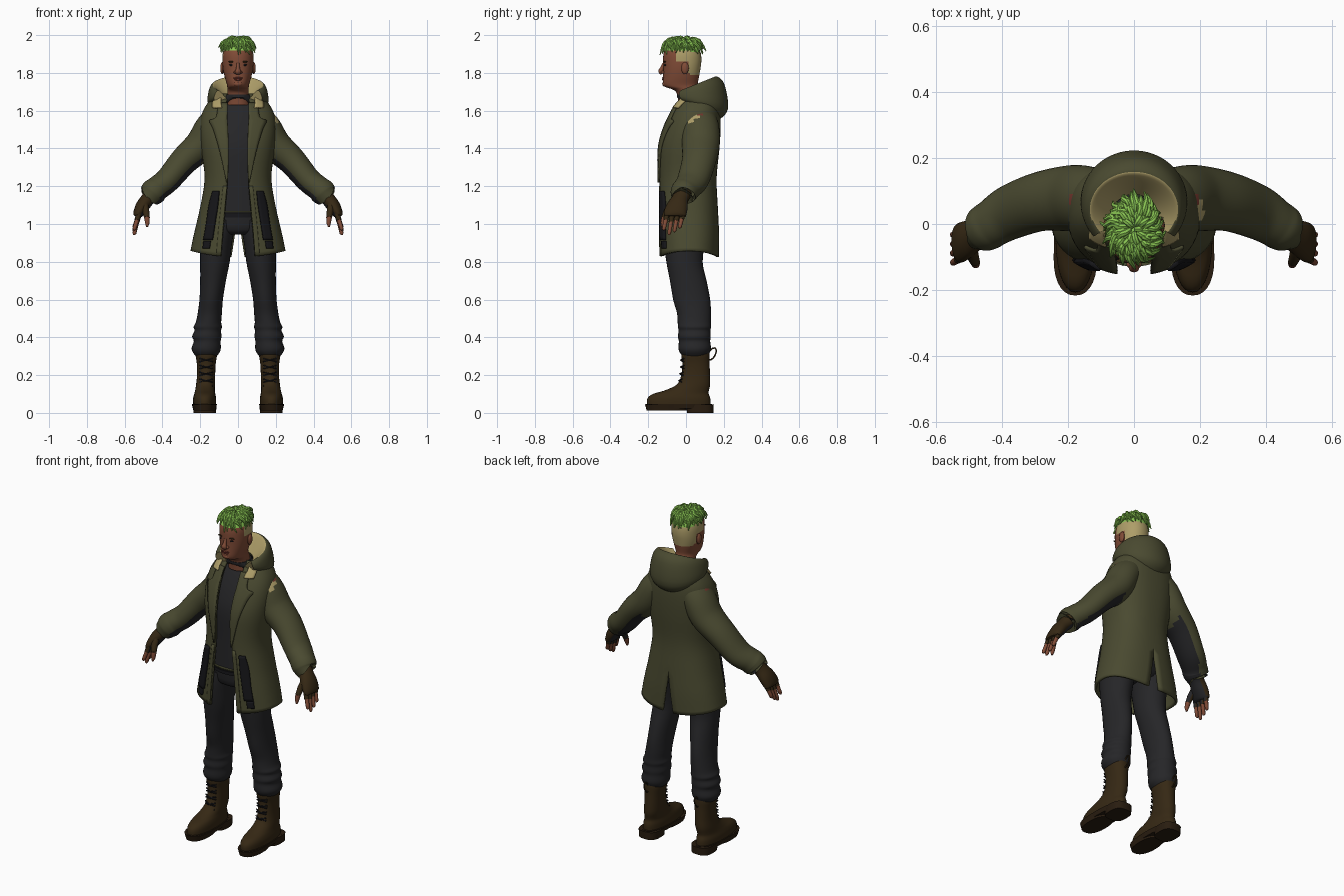
import bpy, bmesh, math, random
from mathutils import Vector

if "Cube" in bpy.data.objects:
    bpy.data.objects.remove(bpy.data.objects["Cube"])
random.seed(4)


def material(name, rgb):
    m = bpy.data.materials.new(name)
    m.diffuse_color = (*rgb, 1)
    m.use_nodes = True
    m.node_tree.nodes["Principled BSDF"].inputs["Base Color"].default_value = m.diffuse_color
    return m


OLIVE = material("olive cloth", (.068, .068, .03))
CHAR = material("charcoal cloth", (.019, .019, .021))
BROWN = material("brown leather", (.036, .021, .007))
SOLE = material("dark sole", (.022, .012, .005))
SKIN = material("skin", (.22, .072, .038))
GREEN = material("green hair", (.25, .56, .085))
TAN = material("tan fleece", (.42, .34, .14))
BLACK = material("black webbing", (.008, .008, .01))
RED = material("dark red", (.16, .035, .025))


def smooth(rows, n):
    """Catmull-Rom interpolation of tuples, n steps per span."""
    out = []
    for i in range(len(rows) - 1):
        p = [rows[max(i - 1, 0)], rows[i], rows[i + 1], rows[min(i + 2, len(rows) - 1)]]
        for k in range(n):
            t = k / n
            out.append(tuple(.5 * (2 * b + (c - a) * t + (2 * a - 5 * b + 4 * c - d) * t * t
                                   + (3 * b - a - 3 * c + d) * t ** 3) for a, b, c, d in zip(*p)))
    return out + [rows[-1]]


def skin(name, sets, mats, rule=None, closed=True, caps=True):
    """Bridge each list of rings into a surface; rule(centre, normal) picks the material."""
    bm = bmesh.new()
    for rings in sets:
        vs = [[bm.verts.new(p) for p in r] for r in rings]
        n = len(vs[0])
        for a, b in zip(vs, vs[1:]):
            for j in range(n if closed else n - 1):
                bm.faces.new((a[j], a[(j + 1) % n], b[(j + 1) % n], b[j]))
        if caps and closed:
            bm.faces.new(vs[0])
            bm.faces.new(vs[-1])
        elif caps:
            bm.faces.new([r[0] for r in vs])
            bm.faces.new([r[-1] for r in vs])
    bmesh.ops.recalc_face_normals(bm, faces=bm.faces)
    if rule:
        for f in bm.faces:
            f.material_index = rule(f.calc_center_median(), f.normal)
    me = bpy.data.meshes.new(name)
    bm.to_mesh(me)
    bm.free()
    for m in mats:
        me.materials.append(m)
    ob = bpy.data.objects.new(name, me)
    bpy.context.collection.objects.link(ob)
    return ob


def spow(v, e):
    return math.copysign(abs(v) ** (2 / e), v)


def flat_rings(rows, seg=28, e=2.0):
    """Horizontal rings from (z, cx, cy, rx, ry)."""
    ang = [2 * math.pi * k / seg for k in range(seg)]
    return [[Vector((cx + rx * spow(math.cos(a), e), cy + ry * spow(math.sin(a), e), z)) for a in ang]
            for z, cx, cy, rx, ry in rows]


def tube(rows, seg=8, ref=Vector((0, 1, 0))):
    """Rings along a path of (x, y, z, a, b); b is the radius along ref."""
    pts = [Vector(r[:3]) for r in rows]
    out = []
    for i, r in enumerate(rows):
        d = (pts[min(i + 1, len(pts) - 1)] - pts[max(i - 1, 0)]).normalized()
        v = (ref - d * ref.dot(d)).normalized()
        u = d.cross(v)
        out.append([pts[i] + u * r[3] * math.cos(t) + v * r[4] * math.sin(t)
                    for t in (2 * math.pi * k / seg for k in range(seg))])
    return out


def mirror(ob):
    ob.modifiers.new("Mirror", 'MIRROR').merge_threshold = .0005
    return ob


def solid(ob, t, off=0):
    m = ob.modifiers.new("Thickness", 'SOLIDIFY')
    m.thickness, m.offset = t, off


def ball(name, c, r, mat, seg=12):
    rows = [(c[2] + r[2] * math.cos(t), c[0], c[1], r[0] * math.sin(t), r[1] * math.sin(t))
            for t in (math.pi * (k + .1) / 8.2 for k in range(9))]
    return skin(name, [flat_rings(rows, seg)], [mat])


# coat body: rows of z, half width, front y, back y, front gap, back vent gap
E = 2.4
COAT = smooth([(.825, .245, -.135, .168, .09, .035), (.95, .225, -.138, .168, .08, .016),
               (1.08, .195, -.138, .162, .068, 0), (1.24, .17, -.137, .155, .055, 0),
               (1.4, .188, -.135, .17, .053, 0), (1.5, .195, -.11, .176, .057, 0),
               (1.58, .185, -.075, .175, .06, 0), (1.64, .152, -.04, .165, .06, 0),
               (1.685, .105, 0, .14, .055, 0)], 4)
rings = []
for z, rx, yf, yb, gf, gb in COAT:
    a0 = -math.acos((gf / rx) ** (E / 2))
    a1 = math.acos((max(gb, 0) / rx) ** (E / 2))
    ring = []
    for k in range(25):
        a = a0 + (a1 - a0) * k / 24
        x = rx * spow(max(math.cos(a), 0), E)
        zz = z + max(0, .95 - z) * .25 * (x / rx) ** 2
        ring.append(Vector((x if x > .002 else 0, (yf + yb) / 2 + (yb - yf) / 2 * spow(math.sin(a), E), zz)))
    rings.append(ring)
solid(mirror(skin("coat_body", [rings], [OLIVE], closed=False, caps=False)), .014)


def front_y(x, z):
    for p, q in zip(COAT, COAT[1:]):
        if z <= q[0]:
            break
    t = min(max((z - p[0]) / (q[0] - p[0]), 0), 1)
    rx, yf, yb = (p[i] + (q[i] - p[i]) * t for i in (1, 2, 3))
    return (yf + yb) / 2 - (yb - yf) / 2 * max(1 - (abs(x) / rx) ** E, 0) ** (1 / E)


def strip(name, rows, mat, off, thick):
    """Plate that follows the coat front, rows of (z, x left, x right)."""
    g = [[Vector((x, front_y(x, z) - off, z)) for x in (l + (r - l) * k / 4 for k in range(5))]
         for z, l, r in smooth(rows, 4)]
    ob = mirror(skin(name, [g], [mat], closed=False, caps=False))
    solid(ob, thick)


strip("lapels", [(1.22, .054, .06), (1.38, .05, .095), (1.5, .053, .13), (1.545, .056, .15),
                 (1.565, .057, .115), (1.64, .055, .105)], OLIVE, .013, .01)
strip("front_hem_facing", [(.83, .09, .115), (1.0, .077, .1), (1.2, .058, .078)], OLIVE, .008, .006)
strip("pocket_straps", [(.915, .135, .18), (1.0, .122, .165), (1.1, .107, .15), (1.175, .1, .13)], BLACK, .014, .018)
strip("strap_tabs", [(.87, .15, .185), (.91, .145, .18)], BLACK, .012, .012)
strip("collar_fleece", [(1.615, .085, .135), (1.65, .09, .13), (1.68, .085, .1)], TAN, .02, .012)

# hood lying on the back, fleece lined
ROWS = smooth([(.07, .12, .10, 1.60, -.5), (.07, .16, .152, 1.64, -.2), (.055, .155, .15, 1.705, .2),
               (.045, .138, .12, 1.735, .38), (.04, .118, .10, 1.725, .4), (.02, .07, .07, 1.67, .3)], 4)
hood = []
for cy, rx, ry, z, s in ROWS:
    angs = [math.radians(-38 + 256 * k / 36) for k in range(37)]
    hood.append([Vector((rx * math.cos(a), cy + ry * math.sin(a), z + s * ry * math.sin(a))) for a in angs])


def hood_rule(c, n):
    r = math.hypot(c.x / .132, (c.y - .045) / .114)
    return 1 if r < 1 and c.z > 1.66 else 0


skin("hood", [hood], [OLIVE, TAN], hood_rule, closed=False)

# sleeves, gloves and fingers
for s, side in ((1, "left"), (-1, "right")):
    def flip(rows):
        return [(r[0] * s, *r[1:]) for r in rows]

    under = Vector((-.76 * s, .1, -.64))

    def sleeve_rule(c, n):
        if (c - Vector((.2 * s, .07, 1.6))).length < .026:
            return 3
        if (c - Vector((.19 * s, .02, 1.6))).length < (.062 if s > 0 else .03):
            return 2
        return 1 if n.dot(under) > .62 and abs(c.x) > .19 else 0

    arm = [(.08, .07, 1.575, .08, .085), (.14, .075, 1.51, .086, .1), (.195, .078, 1.42, .085, .1),
           (.285, .068, 1.335, .075, .09), (.37, .038, 1.235, .067, .084), (.425, .005, 1.19, .066, .074),
           (.445, -.008, 1.172, .07, .072), (.462, -.016, 1.152, .064, .066), (.458, -.013, 1.157, .045, .045)]
    skin(side + "_sleeve", [tube(smooth(flip(arm), 7), 36)], [OLIVE, CHAR, TAN, RED], sleeve_rule)
    palm = [(.445, -.01, 1.17, .042, .045), (.475, -.03, 1.135, .037, .044), (.505, -.045, 1.095, .036, .056),
            (.528, -.058, 1.055, .028, .06), (.534, -.06, 1.04, .018, .053)]
    parts = [tube(smooth(flip(palm), 4), 18)]
    tips = []
    for i, ln in enumerate((.085, .1, .095, .075)):
        y = -.1 + .028 * i
        rows = [(.524 + .026 * t, y - .018 * t, 1.055 - ln * t - .01 * (i == 1) * t, .0145 - .003 * t, .0145 - .003 * t)
                for t in (0, .4, .5, .75, .95, 1.03)]
        rows[-1] = (*rows[-1][:3], .005, .005)
        parts.append(tube(flip(rows[:2]), 10))
        tips.append(tube(flip([(*r[:3], r[3] * .88, r[4] * .88) for r in rows[1:]]), 10))
    thumb = [(.495, -.07, 1.11, .02, .02), (.488, -.1, 1.07, .018, .018), (.482, -.115, 1.035, .015, .015),
             (.48, -.123, 1.005, .012, .012), (.481, -.126, .985, .005, .005)]
    parts.append(tube(flip(thumb[:3]), 10))
    tips.append(tube(flip(thumb[2:]), 10))
    skin(side + "_glove", parts, [BROWN, CHAR], lambda c, n: int(n.dot(under) > .7))
    skin(side + "_fingers", tips, [SKIN])

# shirt, belt and trousers
shirt = [(z, 0, (yf + yb) / 2 + .008, rx - .02, (yb - yf) / 2 - .018) for z, rx, yf, yb, _, _ in COAT
         if 1.02 < z < 1.65] + [(1.67, 0, .02, .07, .068), (1.685, 0, .015, .062, .064)]
skin("shirt", [flat_rings(shirt, 40, 2.4)], [CHAR])
skin("hips", [flat_rings(smooth([(.945, 0, 0, .1, .08), (.97, 0, 0, .16, .11), (1.05, 0, .005, .17, .125)], 3), 32)], [CHAR])
skin("belt", [flat_rings([(1.035, 0, .008, .174, .134), (1.055, 0, .008, .174, .134)], 32)], [BLACK])
skin("shirt_hem_band", [flat_rings([(1.062, 0, .008, .168, .137), (1.068, 0, .008, .168, .137)], 32)], [OLIVE])
leg = [(1.02, .09, 0, .085, .115), (.92, .113, -.008, .085, .112), (.8, .122, -.008, .078, .096),
       (.7, .132, .012, .068, .097), (.6, .142, .03, .062, .098), (.53, .149, .042, .064, .09),
       (.48, .156, .044, .067, .088), (.455, .16, .045, .075, .088), (.435, .16, .045, .07, .084),
       (.405, .165, .044, .078, .087), (.38, .163, .045, .071, .083), (.345, .168, .046, .077, .086),
       (.322, .168, .046, .072, .08), (.3, .168, .048, .055, .066)]
mirror(skin("trouser_legs", [flat_rings(smooth(leg, 3), 28)], [CHAR]))

# boots with soles, laces and pull loops
boot = [(.035, .177, -.038, .06, .168), (.075, .177, -.038, .061, .167), (.1, .176, -.028, .056, .148),
        (.118, .175, .003, .052, .118), (.15, .172, .04, .05, .088), (.2, .169, .051, .048, .076),
        (.26, .168, .053, .05, .072), (.3, .168, .05, .056, .075), (.318, .168, .05, .055, .074)]
mirror(skin("boots", [flat_rings(smooth(boot, 3), 28, 2.2)], [BROWN]))
mirror(skin("boot_soles", [flat_rings([(.012, .178, -.1, .058, .108), (.045, .178, -.1, .066, .117)], 28, 2.3),
                           flat_rings([(0, .176, .075, .06, .07), (.045, .176, .075, .062, .072)], 24, 2.8),
                           flat_rings([(.022, .177, -.035, .06, .16), (.048, .177, -.038, .066, .178)], 28, 2.3)], [SOLE]))
laces = []
for i in range(5):
    z = .135 + .036 * i
    y = (-.048, -.038, -.032, -.028, -.028)[i]
    for d in (-1, 1):
        laces.append(tube([(.135, y + .016, z - .008 * d, .004, .004), (.168, y, z, .004, .004),
                           (.203, y + .016, z + .008 * d, .004, .004)], 6, Vector((0, 0, 1))))
mirror(skin("boot_laces", laces, [BLACK]))
loop = [(.168, .137 + .02 * math.cos(t) + .012 * math.sin(t), .312 + .032 * math.sin(t), .004, .004)
        for t in (2 * math.pi * k / 16 for k in range(17))]
mirror(skin("boot_pull_loops", [tube(loop, 6, Vector((1, 0, 0)))], [BROWN]))

# head with neck, shaved sides and hair cap
head = [(1.63, 0, .02, .062, .06), (1.69, 0, .012, .057, .06), (1.712, 0, -.002, .056, .068),
        (1.725, 0, -.022, .057, .086), (1.742, 0, -.03, .06, .092), (1.78, 0, -.026, .071, .095),
        (1.82, 0, -.022, .079, .098), (1.86, 0, -.02, .082, .101), (1.9, 0, -.02, .081, .099),
        (1.935, 0, -.02, .071, .086), (1.96, 0, -.02, .048, .058), (1.972, 0, -.02, .015, .018)]


def head_rule(c, n):
    if c.z > 1.918 - .15 * max(c.y, 0):
        return 1
    if c.y > .015 and c.z > 1.785 or c.y > -.05 and c.z > 1.865:
        return 2
    return 0


skin("head", [flat_rings(smooth(head, 4), 40, 2.15)], [SKIN, GREEN, TAN], head_rule)
nose = [(0, -.117, 1.85, .008, .008), (0, -.127, 1.825, .01, .01), (0, -.133, 1.808, .016, .014),
        (0, -.125, 1.797, .014, .01)]
skin("nose", [tube(smooth(nose, 3), 12)], [SKIN])
mirror(ball("ears", (.083, -.005, 1.825), (.011, .02, .032), SKIN))
mirror(ball("nostrils", (.014, -.122, 1.803), (.009, .011, .008), SKIN))
mirror(ball("eyes", (.033, -.109, 1.842), (.014, .007, .006), BLACK))
mirror(ball("brows", (.034, -.112, 1.859), (.02, .007, .004), BROWN))
ball("upper_lip", (0, -.12, 1.773), (.024, .008, .005), RED)
ball("lower_lip", (0, -.119, 1.765), (.02, .008, .006), RED)
ball("chin", (0, -.11, 1.742), (.026, .016, .015), SKIN)

# short twisted locks fanning out from the crown
locks = []
for i in range(84):
    th = i * 2.39996
    r0 = .066 * math.sqrt((i + .5) / 84)
    rise, reach = random.uniform(.008, .024), random.uniform(.045, .07)
    drop = random.uniform(.015, .05)
    z0 = 1.965 - 4.5 * r0 * r0
    rows = []
    for t, w in ((0, .008), (.25, .0095), (.5, .009), (.75, .007), (1, .002)):
        a = th + random.uniform(-.12, .12) + .35 * t
        r = r0 + reach * t * (.75 if r0 > .05 else 1)
        z = min(z0 + 4 * rise * t * (1 - t) + .012 * (1 - t) - drop * t * t, 1.99)
        rows.append((r * math.cos(a) * .9, -.015 + r * math.sin(a) * 1.05, z, w, w))
    locks.append(tube(smooth(rows, 2), 7, Vector((-math.sin(th), math.cos(th), 0))))
skin("hair_locks", locks, [GREEN])

# smooth shading with sharp edges kept
for ob in bpy.context.scene.objects:
    ob.select_set(True)
    bpy.context.view_layer.objects.active = ob
bpy.ops.object.shade_smooth_by_angle(angle=math.radians(40))
